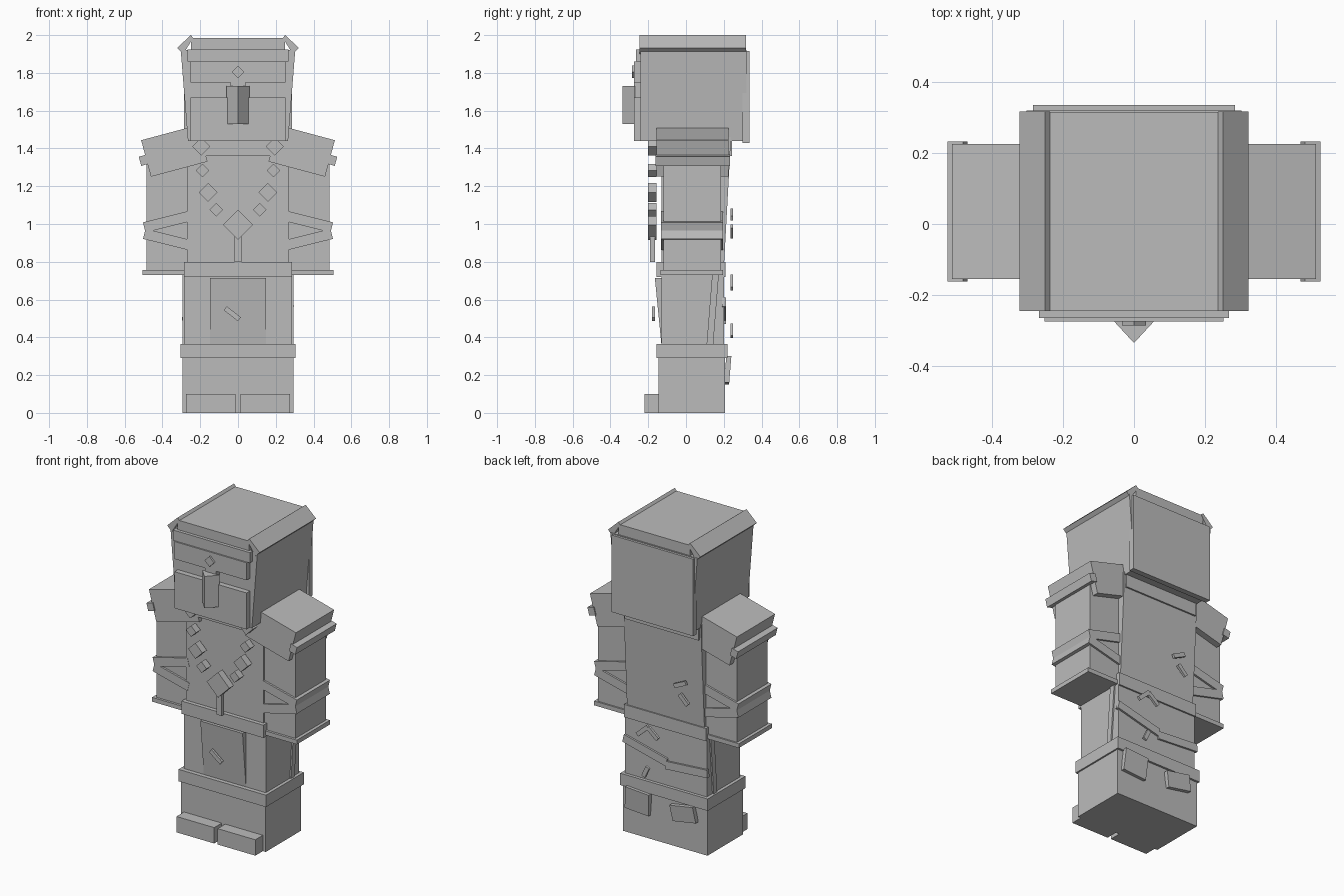
import bpy, math
from mathutils import Matrix, Vector

cube = bpy.data.objects.get("Cube")
if cube:
    bpy.data.objects.remove(cube, do_unlink=True)

grey = bpy.data.materials.new("plain_grey")
grey.use_nodes = True
grey.diffuse_color = (0.5, 0.5, 0.5, 1)
grey.node_tree.nodes["Principled BSDF"].inputs["Base Color"].default_value = (0.5, 0.5, 0.5, 1)


def add(name, verts, faces):
    mesh = bpy.data.meshes.new(name)
    mesh.from_pydata(verts, [], faces)
    mesh.materials.append(grey)
    obj = bpy.data.objects.new(name, mesh)
    bpy.context.collection.objects.link(obj)
    return obj


def prism(name, profile, y0, y1):
    """Extrude an x-z outline, given counter-clockwise from the front, along y."""
    n = len(profile)
    verts = [(x, y, z) for y in (y0, y1) for x, z in profile]
    sides = [(i, i + n, (i + 1) % n + n, (i + 1) % n) for i in range(n)]
    return add(name, verts, [tuple(range(n)), tuple(range(2 * n - 1, n - 1, -1))] + sides)


def tilted(name, x, z, w, h, y0, y1, angle=0):
    """Box centred at x, z and turned in the front plane."""
    turn = Matrix.Rotation(math.radians(angle), 2)
    pts = [turn @ Vector(c) for c in ((-w/2, -h/2), (w/2, -h/2), (w/2, h/2), (-w/2, h/2))]
    return prism(name, [(x + p.x, z + p.y) for p in pts], y0, y1)


def box(name, x0, x1, y0, y1, z0, z1):
    return prism(name, [(x0, z0), (x1, z0), (x1, z1), (x0, z1)], y0, y1)


def side_prism(name, profile, half):
    """Extrude a y-z outline symmetrically across x."""
    n = len(profile)
    verts = [(x, y, z) for x in (half, -half) for y, z in profile]
    sides = [(i, i + n, (i + 1) % n + n, (i + 1) % n) for i in range(n)]
    return add(name, verts, [tuple(range(n)), tuple(range(2 * n - 1, n - 1, -1))] + sides)


# Head, widening towards the top, and roof
prism("head", [(-.265, 1.44), (.265, 1.44), (.303, 1.92), (-.303, 1.92)], -.24, .32)
box("head_back_panel", -.285, .285, .30, .335, 1.43, 1.915)
box("head_roof", -.25, .25, -.245, .315, 1.90, 1.985)

# Face plate built around the recessed eyes
box("brow_band", -.268, .268, -.265, -.235, 1.86, 1.925)
box("forehead", -.252, .252, -.274, -.235, 1.75, 1.86)
box("lower_face", -.252, .252, -.274, -.235, 1.44, 1.67)
box("nose_bridge", -.04, .04, -.274, -.235, 1.67, 1.75)
add("nose",
    [(x, y, z) for z in (1.53, 1.73) for x, y in ((-.06, -.27), (0, -.335), (.06, -.27))],
    [(2, 1, 0), (3, 4, 5), (0, 1, 4, 3), (1, 2, 5, 4), (2, 0, 3, 5)])
tilted("forehead_gem", 0, 1.805, .047, .047, -.286, -.27, 45)

# Torso, collar and belt
side_prism("torso", [(-.13, .76), (.20, .76), (.235, 1.40), (.235, 1.46), (-.13, 1.46)], .27)
box("collar", -.258, .258, -.155, .243, 1.36, 1.45)
box("belt", -.285, .285, -.155, .21, .72, .80)

# Skirt with hanging front panel
box("skirt", -.285, .285, -.13, .20, .34, .74)
side_prism("front_panel", [(-.165, .715), (-.13, .36), (-.12, .36), (-.12, .715)], .147)
tilted("skirt_slash", -.03, .525, .095, .026, -.18, -.165, -38)
tilted("back_wrap_left", .14, .55, .31, .05, .19, .212, 14)
tilted("back_wrap_right", -.15, .505, .29, .05, .19, .212, -4)

# Boots
box("boot_cuff", -.305, .305, -.157, .22, .29, .365)
box("boots", -.295, .295, -.145, .207, 0, .30)

# Parts repeated on both sides
for side, s in (("left", 1), ("right", -1)):
    box(side + "_toe", min(s*.012, s*.275), max(s*.012, s*.275), -.22, -.14, 0, .10)
    # Sloping edge board of the roof
    edge = [(.237, 1.985), (.29, 1.90), (.322, 1.932), (.25, 2.0)]
    pts = [(s*x, z) for x, z in edge]
    prism(side + "_roof_edge", pts if s > 0 else pts[::-1], -.245, .317)
    # Arm with cuff, crossed wraps and angled shoulder guard
    box(side + "_arm", min(s*.26, s*.485), max(s*.26, s*.485), -.12, .185, .74, 1.36)
    box(side + "_arm_cuff", min(s*.25, s*.505), max(s*.25, s*.505), -.135, .195, .73, .757)
    tilted(side + "_upper_wrap", s*.375, 1.012, .25, .055, -.132, .197, -s*14)
    tilted(side + "_lower_wrap", s*.375, .918, .25, .055, -.132, .197, s*14)
    tilted(side + "_shoulder", s*.337, 1.387, .31, .20, -.155, .225, -s*15)
    tilted(side + "_shoulder_trim", s*.497, 1.338, .045, .05, -.162, .232, -s*15)
    # Leaning slat on the side of the skirt
    slat = box(side + "_skirt_slat", s*.288 - .006, s*.288 + .006, .12, .155, .36, .73)
    for v in slat.data.vertices:
        v.co.y += (v.co.z - .5) * .08
    # Necklace beads
    for i, (x, z, size) in enumerate(((.195, 1.41, .068), (.188, 1.283, .05),
                                      (.158, 1.167, .07), (.115, 1.075, .05))):
        tilted(side + "_bead_%d" % (i + 1), s*x, z, size, size, -.20, -.155, 45)

# Necklace pendant
tilted("pendant", 0, .995, .112, .112, -.20, -.155, 45)
box("pendant_stick", -.018, .018, -.19, -.165, .80, .94)

# Loose strips and flaps on the back
for i, (x, z, length, angle) in enumerate(((-.13, 1.05, .09, -25), (-.155, .96, .08, 45),
                                         (.13, .69, .10, -42), (.06, .69, .09, 40),
                                         (.11, .435, .07, -65))):
    tilted("back_strip_%d" % (i + 1), x, z, length, .026, .235, .25, angle)
for name, x, z, angle, h in (("left_flap", .18, .225, 4, .14), ("right_flap", -.14, .23, -10, .10)):
    flap = tilted(name, x, z, .165, h, .205, .232, angle)
    for v in flap.data.vertices:
        v.co.y += (v.co.z - .2) * .08
